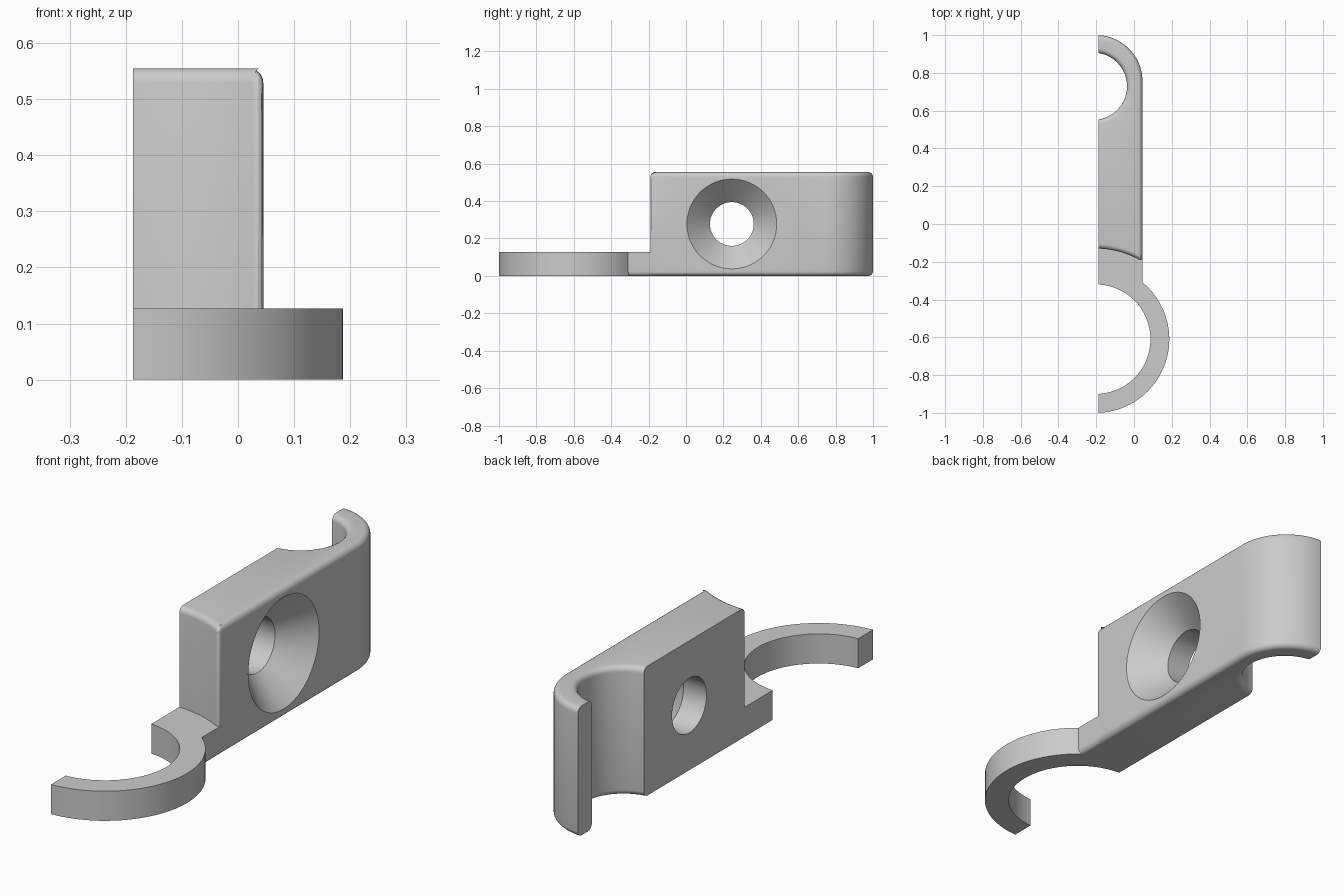
import bpy, bmesh
from math import acos, cos, sin, pi, radians
from mathutils import Matrix

if "Cube" in bpy.data.objects:
    bpy.data.objects.remove(bpy.data.objects["Cube"])

BACK, FRONT = -0.187, 0.045        # flat cut plane and outer wall in x
HEIGHT, LOW = 0.555, 0.127
RING = (-0.203, -0.61)
FILLET = 0.025

grey = bpy.data.materials.new("plain grey")
grey.use_nodes = True
grey.diffuse_color = (0.6, 0.6, 0.6, 1)
grey.node_tree.nodes["Principled BSDF"].inputs["Base Color"].default_value = (0.6, 0.6, 0.6, 1)


def arc(center, r, a0, a1, n=24):
    steps = [a0 + (a1 - a0) * i / n for i in range(n + 1)]
    return [(center[0] + r * cos(a), center[1] + r * sin(a)) for a in steps]


def angle_at(center, r, x):
    return acos(max(-1, min(1, (x - center[0]) / r)))


def finish(name, bm):
    bmesh.ops.recalc_face_normals(bm, faces=bm.faces)
    mesh = bpy.data.meshes.new(name)
    bm.to_mesh(mesh)
    bm.free()
    mesh.materials.append(grey)
    obj = bpy.data.objects.new(name, mesh)
    bpy.context.collection.objects.link(obj)
    return obj


def prism(name, outline, height, rounded=None):
    """Extrude an outline upward and round the edges picked by a rule."""
    bm = bmesh.new()
    face = bm.faces.new([bm.verts.new((x, y, 0)) for x, y in outline])
    top = bmesh.ops.extrude_face_region(bm, geom=[face])["geom"]
    bmesh.ops.translate(bm, vec=(0, 0, height),
                        verts=[v for v in top if isinstance(v, bmesh.types.BMVert)])
    bmesh.ops.recalc_face_normals(bm, faces=bm.faces)
    if rounded:
        edges = [e for e in bm.edges if rounded(*(v.co for v in e.verts))]
        bmesh.ops.bevel(bm, geom=edges, offset=FILLET, segments=5, profile=0.5,
                        affect='EDGES', clamp_overlap=False)
    return finish(name, bm)


def smooth(obj):
    bpy.ops.object.select_all(action='DESELECT')
    obj.select_set(True)
    bpy.context.view_layer.objects.active = obj
    bpy.ops.object.shade_smooth_by_angle(angle=radians(28))


# Tall block with a hooked rear end and a hollow front end
hook, hook_r = (-0.2, 0.755), 0.245
notch, notch_r = (-0.215, 0.729), 0.178
end_r = 0.48
na = angle_at(notch, notch_r, BACK)
outline = arc(RING, end_r, angle_at(RING, end_r, BACK), angle_at(RING, end_r, FRONT), 12)
corner_y = outline[-1][1]
outline += arc(hook, hook_r, 0, angle_at(hook, hook_r, BACK))
outline += arc(notch, notch_r, na, -na)


def block_rounding(a, b):
    if abs(a.z - b.z) > 0.1:       # upright outer corner
        return abs(a.y - corner_y) < 0.001 and a.x > 0
    if max(a.x, b.x) < BACK + 0.001:
        return False
    return a.z > 0.1 or max(a.y, b.y) > 0


block = prism("block", outline, HEIGHT, block_rounding)

# Countersunk screw hole, turned to face +x
bm = bmesh.new()
spots = [(-0.4, 0.117), (FRONT - 0.123, 0.117), (FRONT, 0.24), (FRONT + 0.05, 0.29)]
rings = [[bm.verts.new((x, r * cos(2 * pi * i / 64), r * sin(2 * pi * i / 64)))
          for i in range(64)] for x, r in spots]
for lower, upper in zip(rings, rings[1:]):
    for i in range(64):
        j = (i + 1) % 64
        bm.faces.new((lower[i], lower[j], upper[j], upper[i]))
bm.faces.new(rings[0])
bm.faces.new(rings[-1])
bmesh.ops.transform(bm, matrix=Matrix.Translation((0, 0.245, HEIGHT / 2)), verts=bm.verts)
cutter = finish("hole_cutter", bm)
cutter.hide_render = True
smooth(block)
cut = block.modifiers.new("screw hole", 'BOOLEAN')
cut.operation, cut.solver, cut.object = 'DIFFERENCE', 'EXACT', cutter
bpy.context.view_layer.objects.active = block
bpy.ops.object.modifier_apply(modifier=cut.name)
bpy.data.objects.remove(cutter)
smooth(block)

# Low open ring
outer_a, inner_a = angle_at(RING, 0.39, BACK), angle_at(RING, 0.29, BACK)
ring = prism("ring", arc(RING, 0.39, -outer_a, outer_a, 48)
             + arc(RING, 0.29, inner_a, -inner_a, 48), LOW)
smooth(ring)

# Low foot joining the ring to the block
foot_r = 0.36
foot_outline = arc(RING, foot_r, angle_at(RING, foot_r, BACK), angle_at(RING, foot_r, FRONT), 12)
foot_outline += [(FRONT, -0.15), (BACK, -0.1)]
foot = prism("foot", foot_outline, LOW,
             lambda a, b: a.z + b.z < 0.01 and min(a.x, b.x) > FRONT - 0.001)
smooth(foot)
